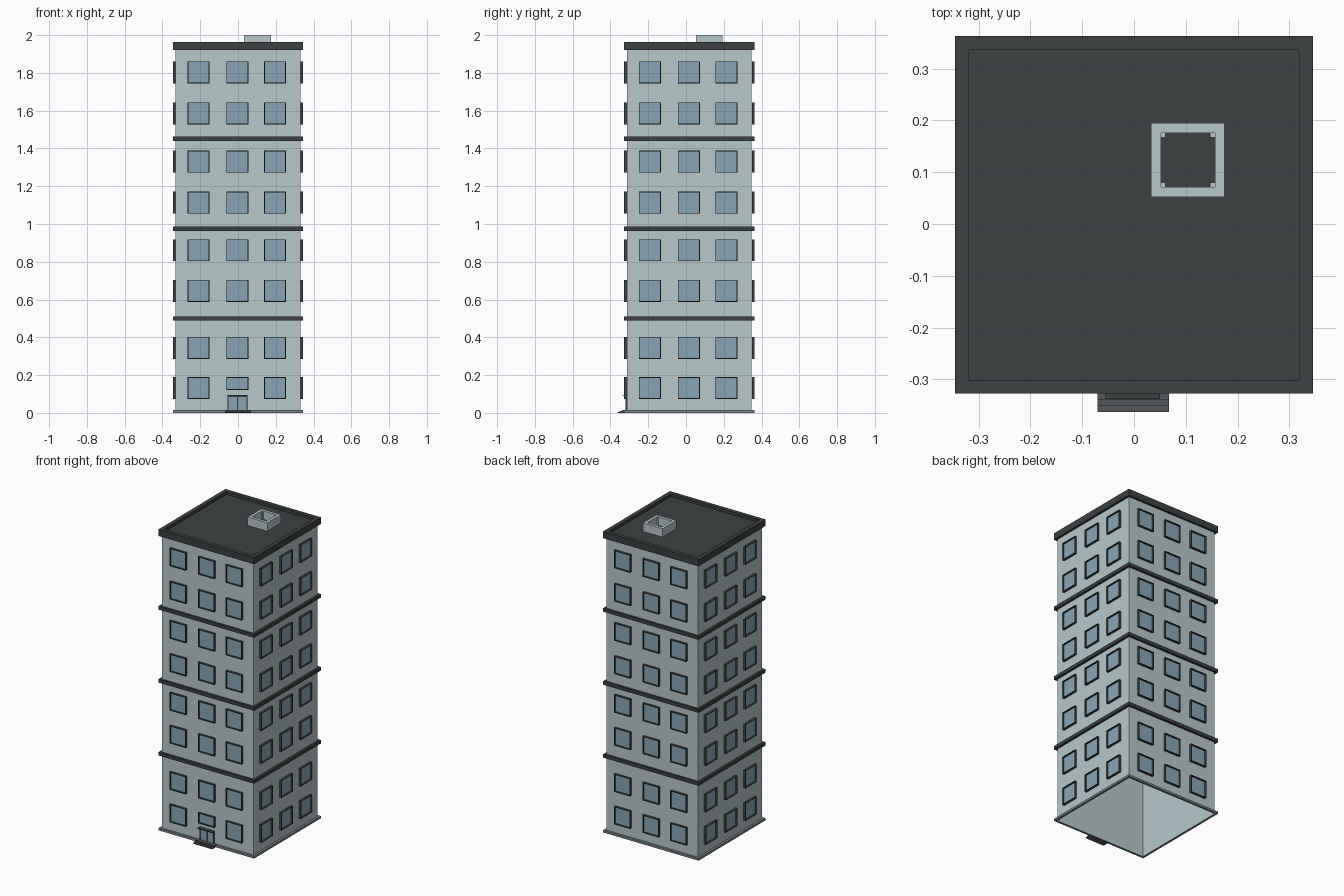
import bpy, bmesh, math
from mathutils import Matrix, Vector

if "Cube" in bpy.data.objects:
    bpy.data.objects.remove(bpy.data.objects["Cube"])

CY = 0.018      # tower centre in y
W = 0.33        # half width of walls

def mat(name, r, g, b):
    lin = lambda c: ((c / 255 + 0.055) / 1.055) ** 2.4
    m = bpy.data.materials.new(name)
    m.diffuse_color = (lin(r), lin(g), lin(b), 1)
    m.use_nodes = True
    m.node_tree.nodes["Principled BSDF"].inputs["Base Color"].default_value = m.diffuse_color
    return m

WALL = mat("pale wall", 184, 200, 203)
DARK = mat("dark trim", 60, 65, 65)
GLASS = mat("blue glass", 137, 166, 182)
STEP = mat("step grey", 84, 88, 92)
BASE = mat("plinth grey", 125, 133, 136)

def finish(name, bm, m, recalc=True):
    if recalc:
        bmesh.ops.recalc_face_normals(bm, faces=bm.faces)
    me = bpy.data.meshes.new(name)
    bm.to_mesh(me)
    bm.free()
    me.materials.append(m)
    ob = bpy.data.objects.new(name, me)
    bpy.context.collection.objects.link(ob)
    return ob

def add_box(bm, x0, x1, y0, y1, z0, z1):
    c = Vector(((x0 + x1) / 2, (y0 + y1) / 2, (z0 + z1) / 2))
    s = Matrix.Diagonal((x1 - x0, y1 - y0, z1 - z0, 1))
    return bmesh.ops.create_cube(bm, size=1, matrix=Matrix.Translation(c) @ s)["verts"]

def box(name, m, *dims):
    bm = bmesh.new()
    add_box(bm, *dims)
    return finish(name, bm, m)

def ring(name, m, cx, cy, outer, inner, z0, z1):
    """Hollow square prism."""
    bm = bmesh.new()
    loops = []
    for h, z in ((outer, z0), (outer, z1), (inner, z1), (inner, z0)):
        loops.append([bm.verts.new((cx + a * h, cy + b * h, z))
                      for a, b in ((-1, -1), (1, -1), (1, 1), (-1, 1))])
    for k in range(4):
        A, B = loops[k], loops[(k + 1) % 4]
        for i in range(4):
            j = (i + 1) % 4
            bm.faces.new((A[i], A[j], B[j], B[i]))
    return finish(name, bm, m)

# Walls: open square tube
bm = bmesh.new()
vs = add_box(bm, -W, W, CY - W, CY + W, 0, 1.93)
bm.normal_update()
bmesh.ops.delete(bm, geom=[f for f in bm.faces if abs(f.normal.z) > 0.5], context='FACES_ONLY')
finish("walls", bm, WALL, False)

# Plinth and floor bands
ring("plinth", BASE, 0, CY, 0.345, W + 0.0005, 0, 0.014)
for i, z in enumerate((0.488, 0.964, 1.44)):
    ring(f"band_{i + 1}", DARK, 0, CY, 0.345, W + 0.0005, z, z + 0.022)

# Roof slab with recessed deck behind the parapet
bm = bmesh.new()
add_box(bm, -0.345, 0.345, CY - 0.345, CY + 0.345, 1.92, 1.963)
bm.normal_update()
top = [f for f in bm.faces if f.normal.z > 0.5]
bmesh.ops.inset_region(bm, faces=top, thickness=0.037)
low = bmesh.ops.extrude_face_region(bm, geom=top)["geom"]
bmesh.ops.translate(bm, verts=[v for v in low if isinstance(v, bmesh.types.BMVert)], vec=(0, 0, -0.018))
bmesh.ops.delete(bm, geom=top, context='FACES_ONLY')
finish("roof", bm, DARK)

# Roof vent with corner posts
VX, VY = 0.104, 0.1235
ring("roof_vent", WALL, VX, VY, 0.071, 0.052, 1.944, 2.0)
bm = bmesh.new()
for a in (-1, 1):
    for b in (-1, 1):
        x, y = VX + a * 0.0475, VY + b * 0.0475
        add_box(bm, x - 0.0045, x + 0.0045, y - 0.0045, y + 0.0045, 1.944, 1.995)
finish("vent_posts", bm, WALL)

# Windows: the same panel turned onto all four sides
ROWS = (0.074, 0.286, 0.588, 0.803, 1.055, 1.272, 1.528, 1.745)
COLS = (-0.209, -0.003, 0.196)
H, T, D = 0.058, 0.004, 0.015
frames, panes = bmesh.new(), bmesh.new()
for side in range(4):
    turn = Matrix.Translation((0, CY, 0)) @ Matrix.Rotation(side * math.pi / 2, 4, 'Z')
    for r, z in enumerate(ROWS):
        for c, x in enumerate(COLS):
            z0, z1 = z, z + 2 * H
            if side == 0 and r == 0 and c == 1:
                z0 = 0.122                      # short window over the door
            x0, x1, y0, y1 = x - H, x + H, -W - D, -W - 0.0005
            new = add_box(panes, x0 + T / 2, x1 - T / 2, -W - 0.004, y1, z0 + T / 2, z1 - T / 2)
            bmesh.ops.transform(panes, matrix=turn, verts=new)
            for d in ((x0, x0 + T, y0, y1, z0, z1), (x1 - T, x1, y0, y1, z0, z1),
                      (x0 + T, x1 - T, y0, y1, z0, z0 + T), (x0 + T, x1 - T, y0, y1, z1 - T, z1)):
                bmesh.ops.transform(frames, matrix=turn, verts=add_box(frames, *d))
finish("window_frames", frames, DARK)
finish("window_glass", panes, GLASS)

# Door: glass leaves, dark frame, canopy
F = CY - W
box("door_glass", GLASS, -0.053, 0.048, F - 0.004, F - 0.0005, 0.014, 0.092)
bm = bmesh.new()
for x in (-0.055, -0.005, 0.044):
    add_box(bm, x, x + 0.005, F - 0.008, F - 0.0005, 0.014, 0.09)
add_box(bm, -0.055, 0.049, F - 0.008, F - 0.0005, 0.085, 0.092)
finish("door_frame", bm, DARK)
box("door_canopy", DARK, -0.055, 0.05, F - 0.026, F - 0.0005, 0.091, 0.096)

# Entrance steps
bm = bmesh.new()
for i, y in enumerate((-0.363, -0.351, -0.339)):
    add_box(bm, -0.07, 0.068, y, F - 0.0005, 0.005 * i, 0.005 * (i + 1))
finish("entrance_steps", bm, STEP)
